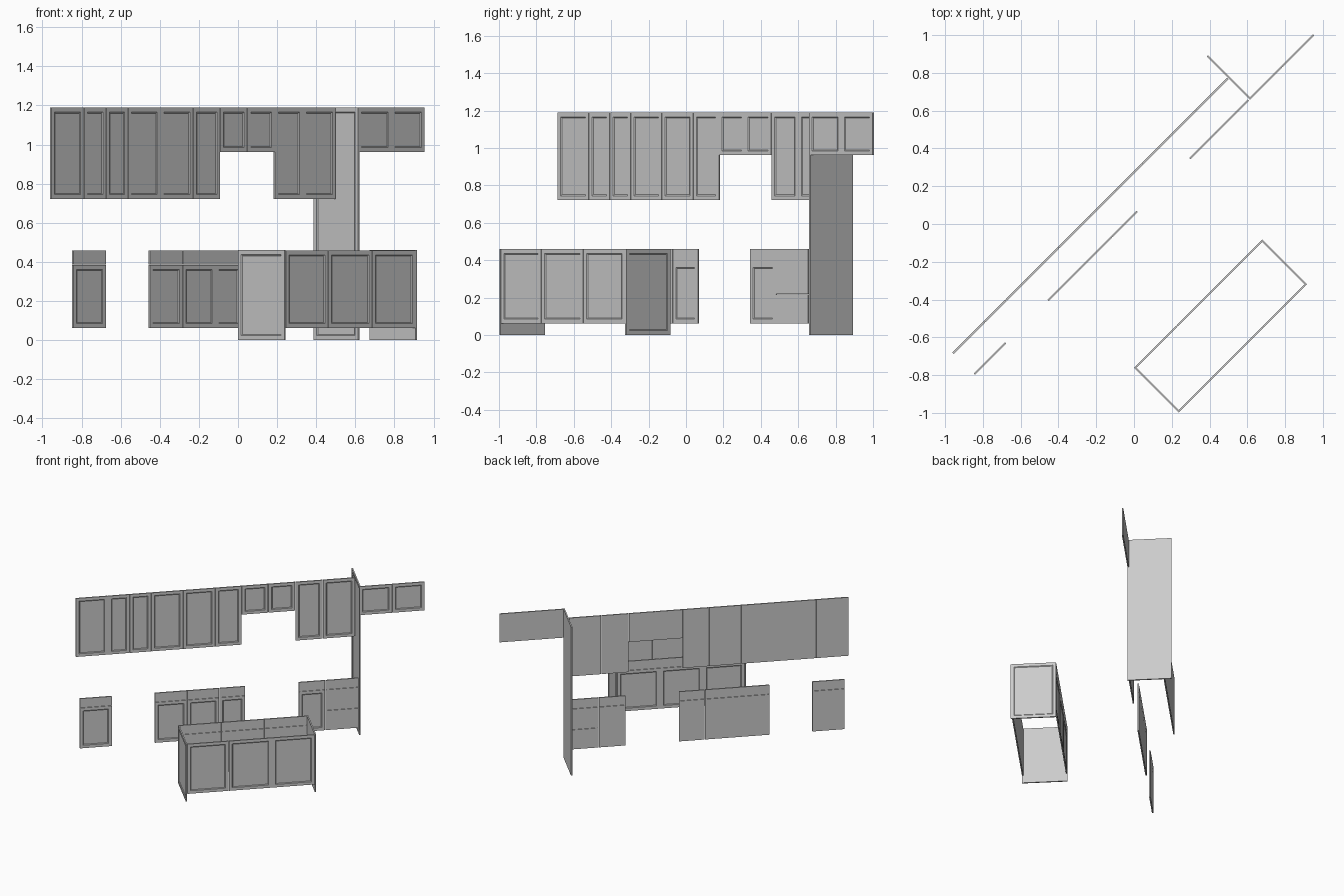
import bpy, bmesh
from mathutils import Vector

if "Cube" in bpy.data.objects:
    bpy.data.objects.remove(bpy.data.objects["Cube"])

T = 0.010      # panel thickness
GAP = 0.0012   # reveal at each edge of a front


def panel(name, a, b, z0, z1, framed=True, gap=GAP, t=T):
    """Upright board whose front face runs left-to-right from a to b (x, y)."""
    a, b = Vector((*a, 0)), Vector((*b, 0))
    d = (b - a).normalized()
    n = Vector((d.y, -d.x, 0))
    a, b, z0, z1 = a + d * gap, b - d * gap, z0 + gap, z1 - gap
    bm = bmesh.new()
    ring = lambda off: [bm.verts.new((p.x + off.x, p.y + off.y, z))
                        for p, z in ((a, z0), (b, z0), (b, z1), (a, z1))]
    f, r = ring(Vector()), ring(-n * t)
    front = bm.faces.new(f)
    bm.faces.new(r[::-1])
    for i in range(4):
        j = (i + 1) % 4
        bm.faces.new((f[j], f[i], r[i], r[j]))
    bm.normal_update()
    if framed:  # stile-and-rail border around a sunken centre
        bmesh.ops.inset_region(bm, faces=[front], thickness=0.033)
        bmesh.ops.inset_region(bm, faces=[front], thickness=0.008, depth=-0.004)
    me = bpy.data.meshes.new(name)
    bm.to_mesh(me)
    bm.free()
    ob = bpy.data.objects.new(name, me)
    bpy.context.collection.objects.link(ob)


def run(name, xs, c, zs, flip=False):
    """Row of fronts along y = x + c, split at xs; zs stacks from bottom up.
    The lowest front of a stack is a framed door, the rest are slab drawers."""
    for x0, x1 in zip(xs, xs[1:]):
        p, q = (x0, x0 + c), (x1, x1 + c)
        if flip:
            p, q = q, p
        for k, (z0, z1) in enumerate(zip(zs, zs[1:])):
            panel(name + ("_drawer" if k else "_door"), p, q, z0, z1, framed=(k == 0))


# Wall cabinets
run("wall_cabinet", [-0.955, -0.787, -0.674, -0.562, -0.396, -0.229, -0.091], 0.267, [0.72, 1.19])
run("bridge_cabinet", [-0.091, 0.048, 0.189], 0.267, [0.96, 1.19])
run("wall_cabinet_right", [0.189, 0.332, 0.500], 0.267, [0.72, 1.19])
run("top_cabinet", [0.613, 0.785, 0.955], 0.044, [0.96, 1.19])

# Base cabinets
BASE = [0.06, 0.385, 0.46]
run("base_left", [-0.843, -0.675], 0.044, BASE)
run("base_middle", [-0.452, -0.283, -0.115, 0.020], 0.044, BASE)
run("base_right", [0.298, 0.437], 0.044, BASE)

# Drawer stack next to the tall panel
for z0, z1 in ((0.06, 0.218), (0.218, 0.385), (0.385, 0.46)):
    panel("stack_drawer", (0.437, 0.481), (0.610, 0.654), z0, z1, framed=False)

# Tall end panel
panel("tall_end_panel", (0.385, 0.887), (0.614, 0.658), 0, 1.19, gap=0)

# Island: end panels, plain doors in front, drawers over doors behind
panel("island_end_left", (0.0, -0.761), (0.237, -0.998), 0, 0.46, gap=0)
panel("island_end_right", (0.916, -0.319), (0.679, -0.082), 0, 0.46, gap=0)
run("island_front", [0.244, 0.461, 0.686, 0.909], -1.235, [0.06, 0.46])
run("island_back", [0.007, 0.225, 0.449, 0.672], -0.761, BASE, flip=True)
